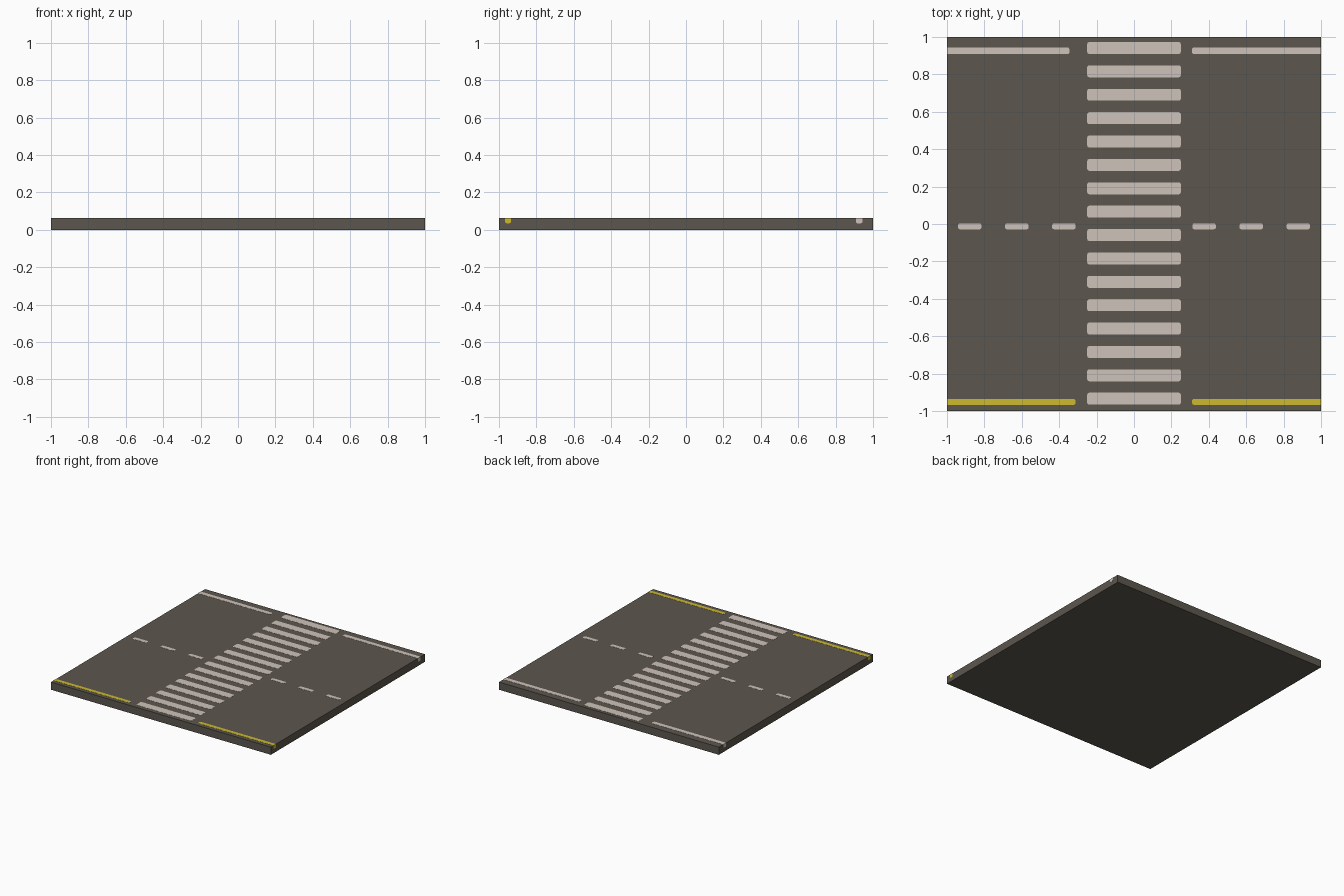
import bpy
import bmesh

if "Cube" in bpy.data.objects:
    bpy.data.objects.remove(bpy.data.objects["Cube"])

SLAB_TOP = 0.063
TOP = 0.064          # painted markings sit a hair above the asphalt


def material(name, rgb):
    lin = [((c / 255 + 0.055) / 1.055) ** 2.4 for c in rgb]
    mat = bpy.data.materials.new(name)
    mat.diffuse_color = (*lin, 1.0)
    mat.use_nodes = True
    mat.node_tree.nodes["Principled BSDF"].inputs["Base Color"].default_value = mat.diffuse_color
    return mat


asphalt = material("asphalt grey", (92, 87, 78))
white = material("road paint white", (206, 194, 187))
yellow = material("road paint yellow", (204, 186, 46))


def block(name, x0, x1, y0, y1, z0, z1, mat, pick=None, radius=0.01):
    """Box between two corners; edges chosen by pick(a, b) are rounded."""
    bm = bmesh.new()
    bmesh.ops.create_cube(bm, size=1.0)
    for v in bm.verts:
        v.co.x = x1 if v.co.x > 0 else x0
        v.co.y = y1 if v.co.y > 0 else y0
        v.co.z = z1 if v.co.z > 0 else z0
    if pick:
        edges = [e for e in bm.edges if pick(e.verts[0].co, e.verts[1].co)]
        bmesh.ops.bevel(bm, geom=edges, offset=radius, segments=2,
                        profile=0.5, affect='EDGES')
    mesh = bpy.data.meshes.new(name)
    bm.to_mesh(mesh)
    bm.free()
    mesh.materials.append(mat)
    obj = bpy.data.objects.new(name, mesh)
    bpy.context.collection.objects.link(obj)
    return obj


def upright(a, b):
    return abs(a.z - b.z) > 1e-5


def marking(name, x0, x1, y, width):
    block(name, x0, x1, y - width / 2, y + width / 2,
          SLAB_TOP - 0.002, TOP, white, upright)


def edge_line(name, x0, x1, y, width, mat):
    """Kerb line set into the slab, rounded inner end and lower long edges."""
    inner = x0 if abs(x0) < abs(x1) else x1

    def pick(a, b):
        inner_corner = upright(a, b) and abs(a.x - inner) < 1e-5
        lower_long = abs(a.x - b.x) > 1e-5 and max(a.z, b.z) < 0.05
        return inner_corner or lower_long
    block(name, x0, x1, y - width / 2, y + width / 2, 0.034, TOP, mat, pick)


# Road slab
block("road_slab", -0.9992, 0.9992, -1, 1, 0, SLAB_TOP, asphalt)

# Zebra crossing
for i in range(16):
    marking(f"crossing_stripe_{i + 1}", -0.25, 0.25, 0.941 - 0.125 * i, 0.064)

# Dashed centre line, both sides of the crossing
for side, s in (("left", -1), ("right", 1)):
    for i in range(3):
        a, b = s * (0.312 + 0.2515 * i), s * (0.438 + 0.2515 * i)
        marking(f"centre_dash_{side}_{i + 1}", min(a, b), max(a, b), -0.0125, 0.032)

# Edge lines: white at the back, yellow at the front
edge_line("white_edge_line_left", -1, -0.345, 0.926, 0.036, white)
edge_line("white_edge_line_right", 0.31, 1, 0.926, 0.036, white)
edge_line("yellow_edge_line_left", -1, -0.312, -0.951, 0.032, yellow)
edge_line("yellow_edge_line_right", 0.31, 1, -0.951, 0.032, yellow)
